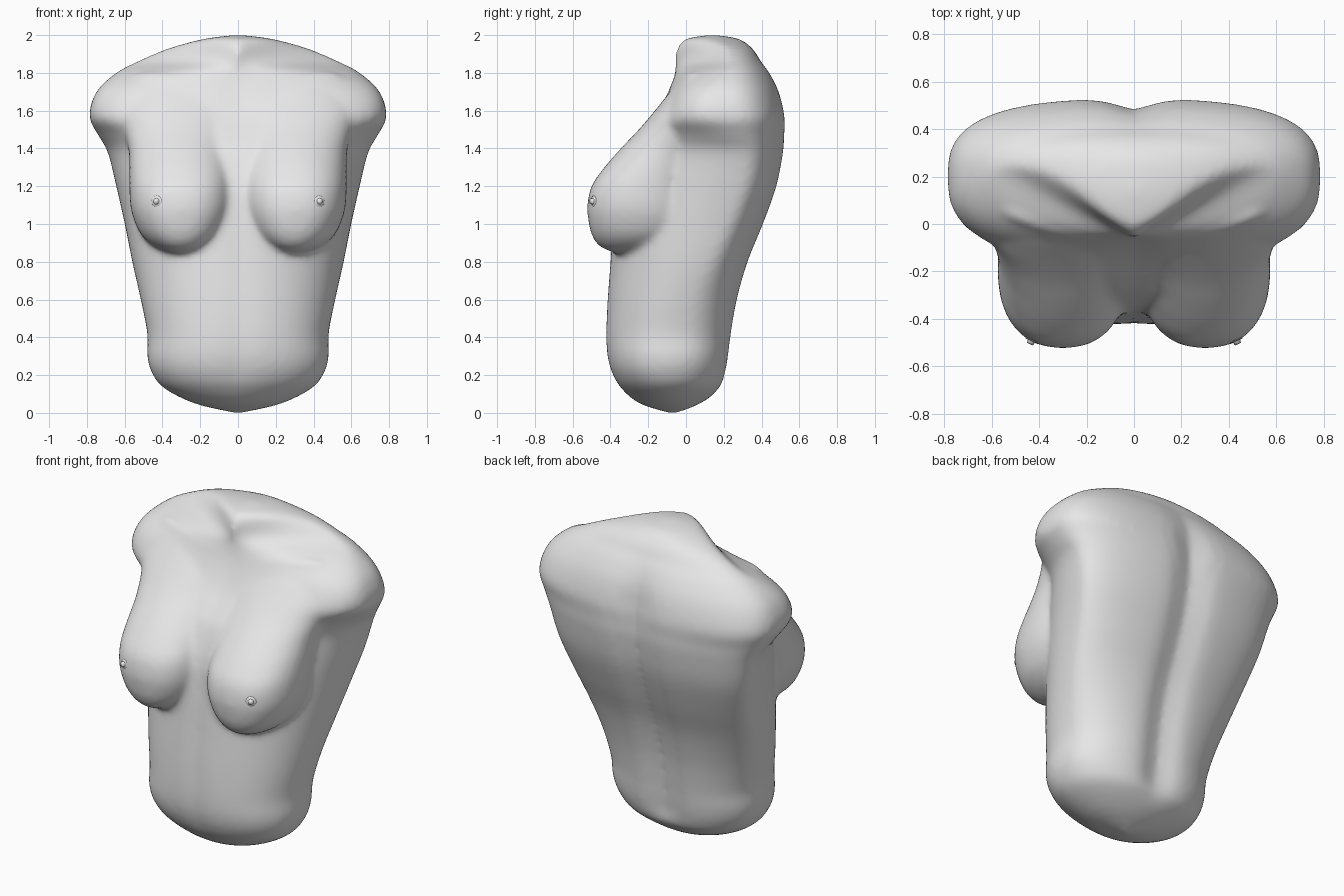
import bpy, bmesh, math
from mathutils import Matrix, Vector, Euler

cube = bpy.data.objects.get("Cube")
if cube:
    bpy.data.objects.remove(cube)

grey = bpy.data.materials.new("plain_grey")
grey.use_nodes = True
colour = (0.8, 0.8, 0.8, 1)
grey.diffuse_color = colour
grey.node_tree.nodes["Principled BSDF"].inputs["Base Color"].default_value = colour

# Levels: height, half width, front, back, depth of widest point,
# front roundness, back roundness
TRUNK = [
    (0.0, .02, -.09, -.05, -.07, 1, 1),
    (.05, .23, -.245, .075, -.08, 1, 1),
    (.13, .39, -.345, .185, -.08, .95, .9),
    (.21, .455, -.395, .22, -.08, .9, .85),
    (.3, .48, -.42, .235, -.07, .88, .82),
    (.42, .48, -.427, .25, -.05, .88, .82),
    (.6, .515, -.42, .28, 0, .9, .82),
    (.8, .56, -.405, .335, .1, .9, .85),
    (1.0, .6, -.39, .415, .2, .9, .85),
    (1.2, .645, -.365, .485, .28, .95, .85),
    (1.38, .69, -.3, .52, .3, 1, .85),
    (1.47, .74, -.24, .525, .26, .95, .8),
    (1.57, .787, -.165, .525, .2, .75, .7),
    (1.7, .75, -.095, .495, .2, .75, .75),
    (1.8, .645, -.06, .445, .22, 1.1, .8),
    (1.86, .535, -.057, .4, .24, 1.8, .85),
    (1.93, .37, -.05, .35, .22, 1.8, .85),
    (1.98, .18, 0, .28, .15, 1.3, 1),
    (2.0, .02, .12, .16, .14, 1, 1),
]
BREAST = [
    (.845, .05, -.37, -.25, -.3, 1, 1),
    (.88, .14, -.455, 0, -.25, .95, 1),
    (.94, .21, -.498, .05, -.22, .9, 1),
    (1.02, .25, -.517, .1, -.2, .85, 1),
    (1.1, .27, -.522, .1, -.2, .85, 1),
    (1.2, .275, -.5, .1, -.18, .85, 1),
    (1.3, .275, -.432, .1, -.14, .9, 1),
    (1.4, .28, -.345, .15, -.08, .95, 1),
    (1.5, .31, -.25, .2, 0, .95, 1),
    (1.6, .35, -.165, .25, .06, .95, 1),
    (1.7, .32, -.085, .25, .1, .95, 1),
]
SIDES = 72
STEPS = 5


def spline(a, b, c, d, t):
    return b + .5 * t * (c - a + t * (2*a - 5*b + 4*c - d + t * (3*(b - c) + d - a)))


def smooth_levels(levels):
    last = len(levels) - 1
    for i in range(last):
        four = [levels[max(0, min(last, i + k))] for k in (-1, 0, 1, 2)]
        for s in range(STEPS):
            yield [spline(*v, s / STEPS) for v in zip(*four)]
    yield levels[-1]


def ring_point(level, angle):
    z, width, front, back, mid, front_round, back_round = level
    c, s = math.cos(angle), math.sin(angle)
    e = back_round if s > 0 else front_round
    x = math.copysign(abs(c) ** e, c) * width
    y = mid + (back - mid if s > 0 else front - mid) * abs(s) ** e
    return Vector((x, y, z))


def add_loft(bm, levels, centre_x=0):
    rings = [[bm.verts.new(ring_point(lv, math.tau * k / SIDES)) for k in range(SIDES)]
             for lv in smooth_levels(levels)]
    for low, high in zip(rings, rings[1:]):
        for k in range(SIDES):
            n = (k + 1) % SIDES
            bm.faces.new((low[k], low[n], high[n], high[k]))
    bm.faces.new(rings[0][::-1])
    bm.faces.new(rings[-1])
    verts = [v for ring in rings for v in ring]
    for v in verts:
        v.co.x += centre_x
    return verts


def add_blob(bm, side, centre, radii, turn):
    place = (Matrix.Diagonal((side, 1, 1, 1)) @ Matrix.Translation(centre)
             @ Euler([math.radians(a) for a in turn]).to_matrix().to_4x4()
             @ Matrix.Diagonal((*radii, 1)))
    bmesh.ops.create_uvsphere(bm, u_segments=40, v_segments=28, radius=1, matrix=place)


def make_object(name, bm):
    bmesh.ops.recalc_face_normals(bm, faces=bm.faces)
    for f in bm.faces:
        f.smooth = True
    mesh = bpy.data.meshes.new(name)
    bm.to_mesh(mesh)
    bm.free()
    mesh.materials.append(grey)
    obj = bpy.data.objects.new(name, mesh)
    bpy.context.collection.objects.link(obj)
    return obj


# Torso: trunk with a spine furrow and a shallow front midline
bm = bmesh.new()
for v in add_loft(bm, TRUNK):
    x, y, z = v.co
    fade = max(0, min(1, (z - .08) / .15, (1.9 - z) / .3))
    if y > .1:
        v.co.y -= .045 * fade * math.exp(-(x / .1) ** 2)
    elif y < 0:
        v.co.y += .01 * fade * math.exp(-(x / .06) ** 2)

# Breasts running up into the chest, and collarbones
for side in (-1, 1):
    add_loft(bm, BREAST, .3 * side)
    add_blob(bm, side, (.28, .0, 1.755), (.28, .055, .04), (0, -6, 12))
torso = make_object("torso", bm)
fuse = torso.modifiers.new("fuse", "REMESH")
fuse.mode = "VOXEL"
fuse.voxel_size = .018
fuse.use_smooth_shade = True
soften = torso.modifiers.new("soften", "SMOOTH")
soften.factor = .5
soften.iterations = 10

# Nipples: a small knob inside a low ring
for side, label in ((1, "left"), (-1, "right")):
    bm = bmesh.new()
    outward = Vector((.42 * side, -.9, .05))
    turn = outward.to_track_quat("Z", "Y").to_matrix().to_4x4()
    place = Matrix.Translation((.43 * side, -.488, 1.12)) @ turn
    for radius, height, low in ((.034, .012, .036), (.017, .04, .022)):
        bmesh.ops.create_cone(bm, cap_ends=True, segments=12, radius1=low,
                              radius2=radius * .8, depth=height, matrix=place)
    make_object(label + "_nipple", bm)
